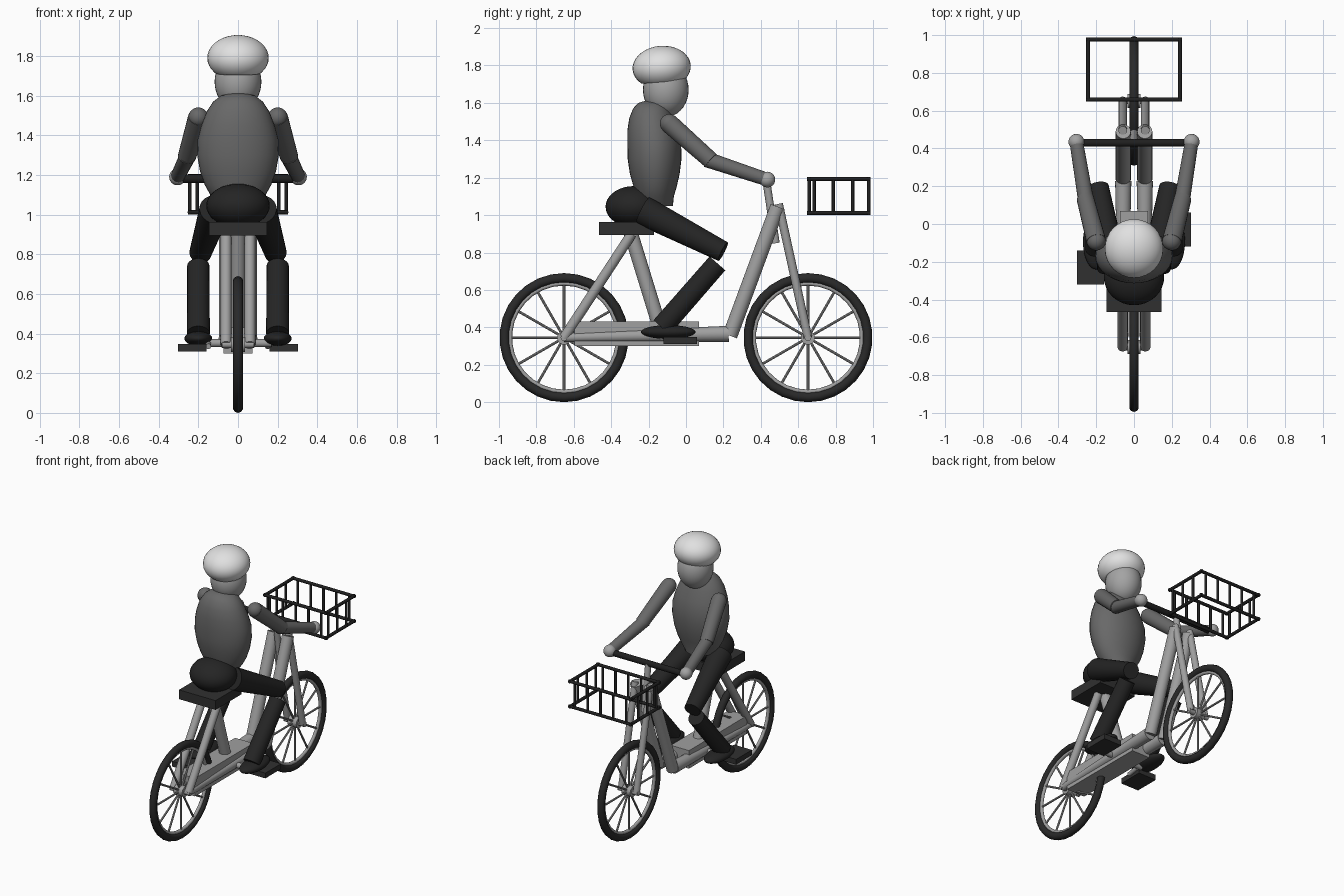
import bpy, bmesh, math
from mathutils import Vector, Matrix

cube = bpy.data.objects.get("Cube")
if cube:
    bpy.data.objects.remove(cube, do_unlink=True)


def material(name, v):
    m = bpy.data.materials.new(name)
    m.use_nodes = True
    m.diffuse_color = (v, v, v, 1)
    m.node_tree.nodes["Principled BSDF"].inputs["Base Color"].default_value = (v, v, v, 1)
    return m


WHITE = material("helmet white", 0.75)
SKIN = material("skin grey", 0.37)
FRAME = material("frame grey", 0.35)
SHIRT = material("shirt grey", 0.14)
TROUSERS = material("trouser black", 0.018)
RUBBER = material("rubber black", 0.022)
SEAT = material("seat charcoal", 0.03)
WIRE = material("wire black", 0.014)
parts = []


def finish(name, bm, mat):
    bmesh.ops.recalc_face_normals(bm, faces=bm.faces)
    mesh = bpy.data.meshes.new(name)
    bm.to_mesh(mesh)
    bm.free()
    mesh.materials.append(mat)
    ob = bpy.data.objects.new(name, mesh)
    bpy.context.collection.objects.link(ob)
    parts.append(ob)
    return ob


def add_tube(bm, a, b, r0, r1=None, sides=20):
    a, b = Vector(a), Vector(b)
    d = b - a
    mat = Matrix.Translation((a + b) / 2) @ d.to_track_quat('Z', 'Y').to_matrix().to_4x4()
    bmesh.ops.create_cone(bm, cap_ends=True, segments=sides, radius1=r0,
                          radius2=r0 if r1 is None else r1, depth=d.length, matrix=mat)


def tube(name, a, b, r0, mat, r1=None, sides=20):
    bm = bmesh.new()
    add_tube(bm, a, b, r0, r1, sides)
    return finish(name, bm, mat)


def box(name, lo, hi, mat):
    lo, hi = Vector(lo), Vector(hi)
    bm = bmesh.new()
    bmesh.ops.create_cube(bm, size=1, matrix=Matrix.Translation((lo + hi) / 2)
                          @ Matrix.Diagonal((*(hi - lo), 1)))
    return finish(name, bm, mat)


def ball(name, c, r, mat, cut=None, tilt=0):
    bm = bmesh.new()
    bmesh.ops.create_uvsphere(bm, u_segments=32, v_segments=18, radius=1)
    if cut is not None:
        geom = bm.verts[:] + bm.edges[:] + bm.faces[:]
        bmesh.ops.bisect_plane(bm, geom=geom, plane_co=(0, 0, cut),
                               plane_no=(0, 0, -1), clear_outer=True)
        bmesh.ops.holes_fill(bm, edges=[e for e in bm.edges if e.is_boundary])
    bm.transform(Matrix.Translation(c) @ Matrix.Rotation(tilt, 4, 'X') @ Matrix.Diagonal((*r, 1)))
    return finish(name, bm, mat)


def loft(name, rings, mat, n=32):
    bm = bmesh.new()
    loops = []
    for z, rx, ry, cy in rings:
        loops.append([bm.verts.new((rx * math.cos(t), cy + ry * math.sin(t), z))
                      for t in (math.tau * i / n for i in range(n))])
    for lower, upper in zip(loops, loops[1:]):
        for i in range(n):
            j = (i + 1) % n
            bm.faces.new((lower[i], lower[j], upper[j], upper[i]))
    bm.faces.new(loops[0])
    bm.faces.new(loops[-1])
    return finish(name, bm, mat)


def ring(name, y, z, major, minor, mat):
    bpy.ops.mesh.primitive_torus_add(location=(0, y, z), rotation=(0, math.pi / 2, 0),
                                     major_radius=major, minor_radius=minor,
                                     major_segments=30, minor_segments=10)
    ob = bpy.context.object
    ob.name = name
    ob.data.materials.append(mat)
    parts.append(ob)


# Wheels
AXLE_Z = 0.345
for label, y in (("rear", -0.652), ("front", 0.652)):
    ring(label + "_tyre", y, AXLE_Z, 0.319, 0.026, RUBBER)
    ring(label + "_rim", y, AXLE_Z, 0.290, 0.012, FRAME)
    bm = bmesh.new()
    for i in range(12):
        t = math.tau * i / 12
        add_tube(bm, (0, y, AXLE_Z),
                 (0, y + 0.29 * math.cos(t), AXLE_Z + 0.29 * math.sin(t)), 0.007, sides=8)
    finish(label + "_spokes", bm, FRAME)
    tube(label + "_hub", (-0.035, y, AXLE_Z), (0.035, y, AXLE_Z), 0.037, FRAME)
    tube(label + "_axle", (-0.08, y, AXLE_Z), (0.08, y, AXLE_Z), 0.018, FRAME)

# Frame
box("battery_case", (-0.073, -0.595, 0.30), (0.073, 0.07, 0.43), FRAME)
tube("seat_tube", (0, -0.14, 0.40), (0, -0.30, 0.92), 0.038, FRAME)
tube("steering_stem", (0, 0.48, 0.85), (0, 0.43, 1.18), 0.021, FRAME)
tube("handlebar", (-0.31, 0.43, 1.18), (0.31, 0.43, 1.18), 0.021, WIRE)
box("saddle", (-0.146, -0.465, 0.895), (0.146, -0.17, 0.962), SEAT)
tube("crank_axle", (-0.17, -0.13, 0.352), (0.17, -0.13, 0.352), 0.02, FRAME)

# Hips, torso and head
ball("hips", (0, -0.28, 1.045), (0.16, 0.15, 0.11), TROUSERS)
loft("torso", [(1.05, 0.10, 0.09, -0.16), (1.10, 0.14, 0.10, -0.165),
               (1.15, 0.168, 0.115, -0.165), (1.22, 0.192, 0.133, -0.167),
               (1.30, 0.206, 0.144, -0.168), (1.38, 0.203, 0.144, -0.17),
               (1.45, 0.185, 0.136, -0.178), (1.52, 0.158, 0.118, -0.185),
               (1.57, 0.125, 0.098, -0.185), (1.60, 0.085, 0.075, -0.18),
               (1.612, 0.04, 0.04, -0.175)], SHIRT)
ball("head", (0, -0.108, 1.67), (0.118, 0.122, 0.145), SKIN)
ball("helmet", (0, -0.13, 1.79), (0.155, 0.156, 0.115), WHITE, cut=-0.68, tilt=0.08)

# Paired parts
for side, s in (("left", 1), ("right", -1)):
    def part(kind, a, b, r0, mat, r1=None):
        tube(kind + "_" + side, (s * a[0], a[1], a[2]), (s * b[0], b[1], b[2]), r0, mat, r1)

    part("chain_stay", (0.057, -0.652, 0.345), (0.057, 0.228, 0.365), 0.024, FRAME, 0.043)
    part("seat_stay", (0.06, -0.652, 0.345), (0.06, -0.29, 0.90), 0.027, FRAME)
    part("down_tube", (0.057, 0.235, 0.355), (0.057, 0.49, 1.045), 0.04, FRAME)
    part("fork_blade", (0.06, 0.652, 0.345), (0.06, 0.495, 1.06), 0.023, FRAME)

    # Legs
    part("thigh", (0.115, -0.23, 1.025), (0.19, 0.198, 0.805), 0.08, TROUSERS, 0.056)
    part("shin", (0.2, 0.168, 0.742), (0.2, -0.13, 0.40), 0.056, TROUSERS, 0.058)
    ball("foot_" + side, (s * 0.2, -0.095, 0.375), (0.07, 0.146, 0.037), TROUSERS)

    # Pedals
    py = -0.13 + s * 0.1
    part("crank_arm", (0.15, -0.13, 0.352), (0.15, py, 0.335), 0.014, FRAME)
    box("pedal_" + side, (min(s * 0.16, s * 0.303), py - 0.09, 0.31),
        (max(s * 0.16, s * 0.303), py + 0.09, 0.348), SEAT)

    # Arms
    part("upper_arm", (0.2, -0.09, 1.49), (0.258, 0.135, 1.29), 0.052, SHIRT, 0.046)
    part("forearm", (0.252, 0.11, 1.298), (0.303, 0.42, 1.195), 0.042, SHIRT, 0.036)
    ball("shoulder_" + side, (s * 0.2, -0.09, 1.49), (0.05, 0.05, 0.05), SHIRT)
    ball("hand_" + side, (s * 0.305, 0.435, 1.19), (0.042, 0.042, 0.042), SKIN)

# Wire basket
X, Y0, Y1, Z0, Z1 = 0.243, 0.658, 0.977, 1.012, 1.193
bm = bmesh.new()
for z in (Z0, Z1):
    for y in (Y0, Y1):
        add_tube(bm, (-X - 0.01, y, z), (X + 0.01, y, z), 0.011, sides=10)
    for x in (-X, X):
        add_tube(bm, (x, Y0 - 0.01, z), (x, Y1 + 0.01, z), 0.011, sides=10)
for i in range(-2, 3):
    for y in (Y0, Y1):
        add_tube(bm, (i * 0.103, y, Z0), (i * 0.103, y, Z1), 0.009, sides=10)
for i in range(3):
    for x in (-X, X):
        add_tube(bm, (x, 0.685 + i * 0.103, Z0), (x, 0.685 + i * 0.103, Z1), 0.009, sides=10)
finish("basket", bm, WIRE)

# Smooth shading with sharp edges kept
bpy.ops.object.select_all(action='DESELECT')
for ob in parts:
    ob.select_set(True)
bpy.context.view_layer.objects.active = parts[0]
bpy.ops.object.shade_smooth_by_angle(angle=math.radians(40))
